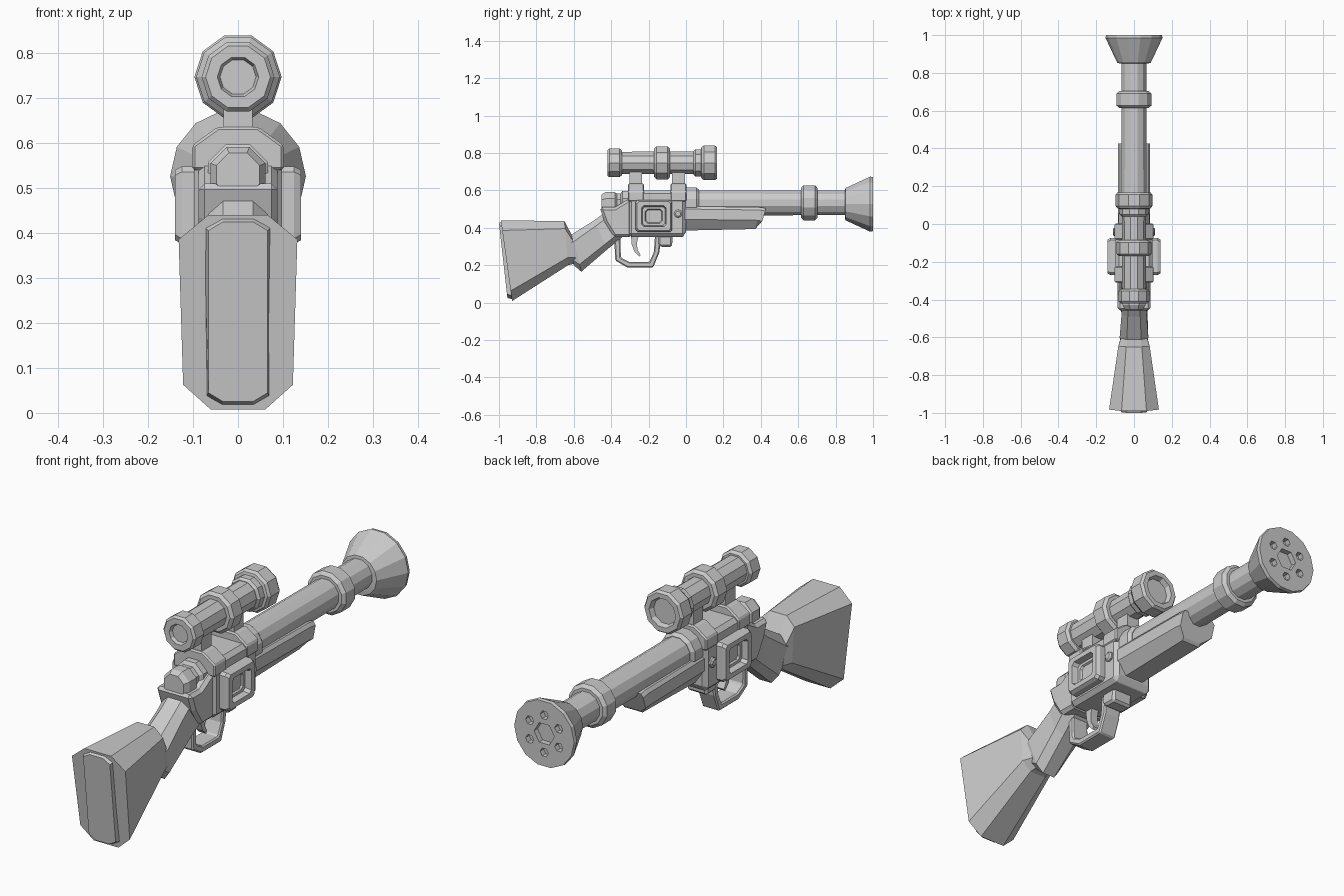
import bpy, bmesh, math
from mathutils import Vector

if "Cube" in bpy.data.objects:
    bpy.data.objects.remove(bpy.data.objects["Cube"])


def loft(name, rings, bevel=0.0, closed=False):
    """Skin equal-length rings of points; cap the ends unless the path is closed."""
    bm = bmesh.new()
    loops = [[bm.verts.new(p) for p in r] for r in rings]
    n = len(loops[0])
    pairs = list(zip(loops, loops[1:]))
    if closed:
        pairs.append((loops[-1], loops[0]))
    else:
        bm.faces.new(loops[0])
        bm.faces.new(loops[-1])
    for a, b in pairs:
        for i in range(n):
            j = (i + 1) % n
            bm.faces.new((a[i], a[j], b[j], b[i]))
    bmesh.ops.recalc_face_normals(bm, faces=bm.faces)
    me = bpy.data.meshes.new(name)
    bm.to_mesh(me)
    bm.free()
    ob = bpy.data.objects.new(name, me)
    bpy.context.collection.objects.link(ob)
    if bevel:
        m = ob.modifiers.new("Bevel", 'BEVEL')
        m.width, m.segments = bevel, 1
        m.limit_method = 'ANGLE'
        m.angle_limit = math.radians(35)
    return ob


def lathe(name, prof, z, n=12, x=0.0):
    """Turn (y, radius) steps around an axis parallel to y."""
    ang = [2 * math.pi * (i + 0.5) / n for i in range(n)]
    return loft(name, [[(x + r * math.sin(a), y, z + r * math.cos(a)) for a in ang]
                       for y, r in prof])


def prism(name, pts, w, bevel=0.0):
    """Side profile (y, z) extruded across x."""
    return loft(name, [[(x, y, z) for y, z in pts] for x in (-w, w)], bevel)


def slab_ring(top, bot, wt, wb, ch):
    """Chamfered eight-sided section between a top and a bottom (y, z) point."""
    t, b = Vector((0, *top)), Vector((0, *bot))
    f = ch / (t - b).length
    half = [(wt * 0.5, 0), (wt, f), (wb, 1 - f), (wb * 0.5, 1)]
    pts = [Vector((w, 0, 0)) + t.lerp(b, k) for w, k in half]
    return pts + [Vector((-p.x, p.y, p.z)) for p in reversed(pts)]


# Shoulder stock with butt plate and wrist
loft("stock", [
    slab_ring((-.99, .44), (-.93, .008), .132, .122, .055),
    slab_ring((-.65, .435), (-.63, .20), .083, .08, .04),
    slab_ring((-.61, .36), (-.585, .21), .07, .065, .03)])
loft("butt_plate", [
    slab_ring((-1.0, .425), (-.955, .025), .066, .066, .02),
    slab_ring((-.98, .435), (-.92, .015), .075, .07, .02)])
loft("stock_wrist", [
    slab_ring((-.64, .34), (-.60, .20), .07, .055, .03),
    slab_ring((-.61, .365), (-.56, .165), .076, .06, .04),
    slab_ring((-.49, .44), (-.42, .285), .066, .07, .03),
    slab_ring((-.41, .50), (-.34, .35), .066, .08, .03)])

# Receiver body and tail
prism("receiver", [(-.31, .60), (0, .60), (0, .36), (-.02, .35), (-.31, .35)], .098, .018)
prism("receiver_tail", [(-.462, .51), (-.435, .43), (-.385, .35), (-.29, .35),
                        (-.29, .56), (-.33, .54), (-.38, .51)], .088, .014)
lathe("bolt_cap", [(-.452, .052), (-.43, .066), (-.38, .066), (-.37, .056),
                   (-.35, .056), (-.34, .072), (-.28, .072)], .53, 8)

# Recessed side frames and little side pins
for side, s in (("right", 1), ("left", -1)):
    rings = []
    for x, hy, hz in ((.085, .098, .086), (.125, .098, .086), (.14, .09, .078),
                      (.14, .066, .056), (.113, .06, .05), (.113, .046, .038), (.105, .042, .034)):
        c = .012
        q = [(hy - c, hz), (hy, hz - c), (hy, c - hz), (hy - c, -hz)]
        q += [(-a, -b) for a, b in q]
        rings.append([(s * x, -.172 + a, .462 + b) for a, b in q])
    loft(side + "_side_frame", rings)
    loft(side + "_pin", [[(s * x, -.042 + r * math.cos(a), .475 + r * math.sin(a))
                          for a in [math.tau * i / 8 for i in range(8)]]
                         for x, r in ((.09, .022), (.106, .022), (.112, .014))])

# Barrel with collars and flared muzzle
BZ = .533
lathe("barrel", [(-.02, .07), (.80, .068), (.87, .068)], BZ)
lathe("barrel_seat", [(-.01, .085), (.055, .085), (.07, .072)], BZ)
lathe("barrel_collar", [(.615, .082), (.628, .097), (.69, .097), (.703, .082)], BZ)
muzzle = lathe("muzzle_flare", [(.85, .07), (.852, .088), (.985, .151), (1.0, .148)], .526, 14)

# Shallow holes in the muzzle face
holes = [(0, 0, .05)] + [(.083 * math.sin(k * math.pi / 3), .083 * math.cos(k * math.pi / 3), .02)
                         for k in range(6)]
for k, (dx, dz, r) in enumerate(holes):
    cut = lathe(f"muzzle_hole_cutter_{k}", [(.975, r), (1.05, r)], .526 + dz, 6, dx)
    cut.hide_render = True
    cut.display_type = 'WIRE'
    m = muzzle.modifiers.new("Hole", 'BOOLEAN')
    m.operation, m.solver, m.object = 'DIFFERENCE', 'EXACT', cut

# Fore-end under the barrel
def fore_ring(y_top, y_bot, zt, zb):
    half = [(.075, y_top, zt), (.086, y_top, zt - .015),
            (.086, y_top * .6 + y_bot * .4, zt - .07), (.045, y_bot, zb)]
    return half + [(-x, y, z) for x, y, z in reversed(half)]

loft("fore_end", [fore_ring(-.01, -.01, .515, .385), fore_ring(.39, .37, .51, .393),
                  fore_ring(.425, .38, .505, .405)])

# Trigger guard, trigger and front lug
outer = [(-.385, .37), (-.378, .225), (-.315, .188), (-.175, .188), (-.142, .27), (-.132, .37)]
inner = [(-.352, .37), (-.348, .24), (-.305, .218), (-.195, .218), (-.172, .27), (-.165, .37)]
loft("trigger_guard", [[(-.042, *o), (.042, *o), (.042, *i), (-.042, *i)]
                       for o, i in zip(outer, inner)], .006)
prism("trigger", [(-.295, .37), (-.29, .31), (-.275, .27), (-.25, .245), (-.243, .255),
                  (-.26, .285), (-.262, .32), (-.25, .37)], .018)
prism("guard_lug", [(-.15, .37), (-.15, .31), (-.135, .297), (-.075, .297), (-.07, .37)], .05, .01)

# Scope mounts: clamp base plus post
for name, y in (("rear", -.268), ("front", -.04)):
    sec = [(.102, .54), (.102, .595), (.045, .636)]
    sec = sec + [(-x, z) for x, z in reversed(sec)]
    loft(name + "_mount_base", [[(x, yy, z) for x, z in sec] for yy in (y - .043, y + .043)], .006)
    prism(name + "_mount_post", [(y - .034, .62), (y + .034, .62), (y + .034, .71), (y - .034, .71)], .032)

# Scope with recessed lenses at both ends
lathe("scope_tube", [(-.36, .062), (.06, .064)], .747, 10)
lathe("scope_eyepiece", [(-.405, .04), (-.42, .046), (-.42, .072), (-.41, .081),
                         (-.355, .081), (-.343, .07)], .747, 10)
lathe("scope_ring", [(-.17, .08), (-.158, .093), (-.098, .093), (-.086, .08)], .747, 10)
lathe("scope_objective", [(.04, .066), (.05, .076), (.08, .076), (.083, .088), (.095, .097),
                          (.155, .097), (.167, .088), (.167, .066), (.145, .058)], .747, 10)
